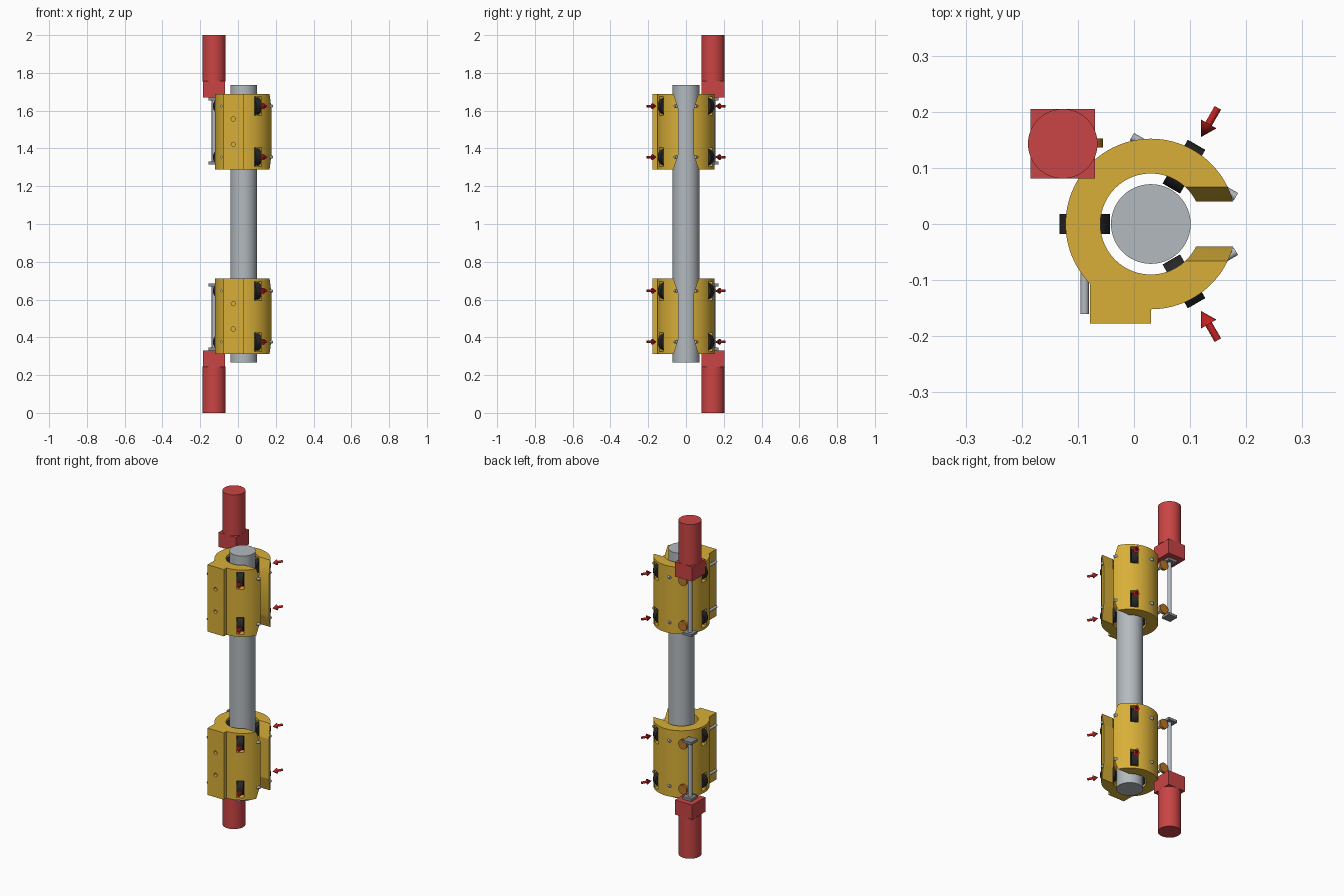
import bpy
from math import radians, pi, cos, sin
from mathutils import Vector

if "Cube" in bpy.data.objects:
    bpy.data.objects.remove(bpy.data.objects["Cube"])


def material(name, r, g, b):
    m = bpy.data.materials.new(name)
    m.use_nodes = True
    m.diffuse_color = (r, g, b, 1)
    m.node_tree.nodes["Principled BSDF"].inputs["Base Color"].default_value = (r, g, b, 1)
    return m


YELLOW = material("yellow", 0.69, 0.43, 0.04)
RED = material("motor red", 0.59, 0.058, 0.058)
ARROW = material("arrow red", 0.56, 0.015, 0.015)
STEEL = material("steel", 0.45, 0.49, 0.52)
DARK = material("dark steel", 0.25, 0.26, 0.28)
BLACK = material("rubber black", 0.02, 0.02, 0.02)
ORANGE = material("orange", 0.5, 0.18, 0.02)

AXIS_X = 0.03          # shaft axis
PIN_R = 0.118          # roller pivot distance from the shaft axis
Z = Vector((0, 0, 1))


def finish(ob, name, mat):
    ob.name = name
    ob.data.name = name
    ob.data.materials.clear()
    if mat:
        ob.data.materials.append(mat)
    return ob


def rod(name, a, b, r, mat, tip=None, sides=48):
    """Cylinder, or cone when tip is given, from a to b."""
    a, b = Vector(a), Vector(b)
    d = b - a
    rot = d.to_track_quat("Z", "Y").to_euler()
    bpy.ops.mesh.primitive_cone_add(vertices=sides, radius1=r, radius2=r if tip is None else tip,
                                    depth=d.length, location=(a + b) / 2, rotation=rot)
    bpy.ops.object.shade_smooth_by_angle(angle=radians(30))
    return finish(bpy.context.object, name, mat)


def box(name, loc, size, mat, turn=0):
    bpy.ops.mesh.primitive_cube_add(size=1, location=loc, rotation=(0, 0, turn))
    ob = bpy.context.object
    ob.scale = size
    return finish(ob, name, mat)


def prism_x(name, outline, x0, x1):
    """Extrude a (y, z) outline along x."""
    n = len(outline)
    verts = [(x, y, z) for x in (x0, x1) for y, z in outline]
    faces = [tuple(range(n))[::-1], tuple(range(n, 2 * n))]
    faces += [(i, (i + 1) % n, n + (i + 1) % n, n + i) for i in range(n)]
    me = bpy.data.meshes.new(name)
    me.from_pydata(verts, [], faces)
    ob = bpy.data.objects.new(name, me)
    bpy.context.collection.objects.link(ob)
    return ob


def combine(ob, tool, operation="DIFFERENCE"):
    mod = ob.modifiers.new("cut", "BOOLEAN")
    mod.operation = operation
    mod.solver = "EXACT"
    mod.object = tool
    tool.hide_render = True
    bpy.ops.object.select_all(action="DESELECT")
    bpy.context.view_layer.objects.active = ob
    ob.select_set(True)
    bpy.ops.object.modifier_apply(modifier=mod.name)
    bpy.data.objects.remove(tool)


def polar(r, ang, z, along=0.0):
    """Point at radius r from the shaft axis, shifted along the tangent."""
    return Vector((AXIS_X + r * cos(ang) - along * sin(ang), r * sin(ang) + along * cos(ang), z))


# Central shaft
rod("shaft", (AXIS_X, 0, 0.268), (AXIS_X, 0, 1.735), 0.071, STEEL, sides=64)

# Two mirrored clamp units
for label, s in (("upper", 1), ("lower", -1)):
    def up(z):
        return 1 + s * (z - 1)

    mid = up(1.489)
    half = 0.2
    levels = (mid - 0.135, mid + 0.135)
    angles = (pi / 3, -pi / 3, pi)

    # Collar: ring with a side block, a bore and a flared opening
    collar = rod(label + "_collar", (AXIS_X, 0, mid - half), (AXIS_X, 0, mid + half), 0.152, YELLOW, sides=96)
    combine(collar, box("block", (-0.024, -0.1275, mid), (0.108, 0.099, 2 * half), YELLOW), "UNION")
    combine(collar, rod("bore", (AXIS_X, 0, mid - 0.3), (AXIS_X, 0, mid + 0.3), 0.09, None, sides=96))
    side = [(0.091, -0.28), (0.066, -0.2), (0.04, -0.12), (0.04, 0.12), (0.066, 0.2), (0.091, 0.28)]
    outline = [(y, mid + z) for y, z in side] + [(-y, mid + z) for y, z in reversed(side)]
    combine(collar, prism_x("opening", outline, AXIS_X + 0.02, 0.3))
    for z in levels:
        for a in angles:
            combine(collar, box("slot", polar(0.13, a, z), (0.14, 0.042, 0.1), None, a))
    for dz in (-0.067, 0.067):
        combine(collar, rod("hole", (-0.025, -0.2, mid + dz), (-0.025, -0.155, mid + dz), 0.011, None, sides=24))
    finish(collar, label + "_collar", YELLOW)
    bpy.ops.object.shade_smooth_by_angle(angle=radians(30))

    # Rollers on pivot pins, with arrows pressing the two front-side rollers
    for z in levels:
        for a in angles:
            rod(label + "_roller", polar(PIN_R, a, z, -0.018), polar(PIN_R, a, z, 0.018), 0.045, BLACK)
            far = 0.16 if a == pi else 0.107
            rod(label + "_pin", polar(PIN_R, a, z, -0.107), polar(PIN_R, a, z, far), 0.0075, STEEL, sides=24)
            if a != pi:
                rod(label + "_arrow_head", polar(0.206, a, z), polar(0.179, a, z), 0.016, ARROW, 0, 24)
                rod(label + "_arrow_stem", polar(0.239, a, z), polar(0.206, a, z), 0.0065, ARROW, sides=24)

        # Wheels beside the lead screw
        rod(label + "_screw_wheel", (-0.083, 0.136, z), (-0.083, 0.152, z), 0.028, ORANGE)

    # Motor with gearbox, lead screw and end plates
    mx, my = -0.127, 0.143
    rod(label + "_motor", (mx, my, up(1.755)), (mx, my, up(2)), 0.062, RED, sides=64)
    box(label + "_gearbox", (mx, my, up(1.7125)), (0.115, 0.124, 0.087), RED)
    rod(label + "_lead_screw", (mx, my, up(1.32)), (mx, my, up(1.67)), 0.012, STEEL, sides=24)
    for z in (1.323, 1.661):
        box(label + "_end_plate", (mx, my, up(z)), (0.058, 0.058, 0.015), DARK)
